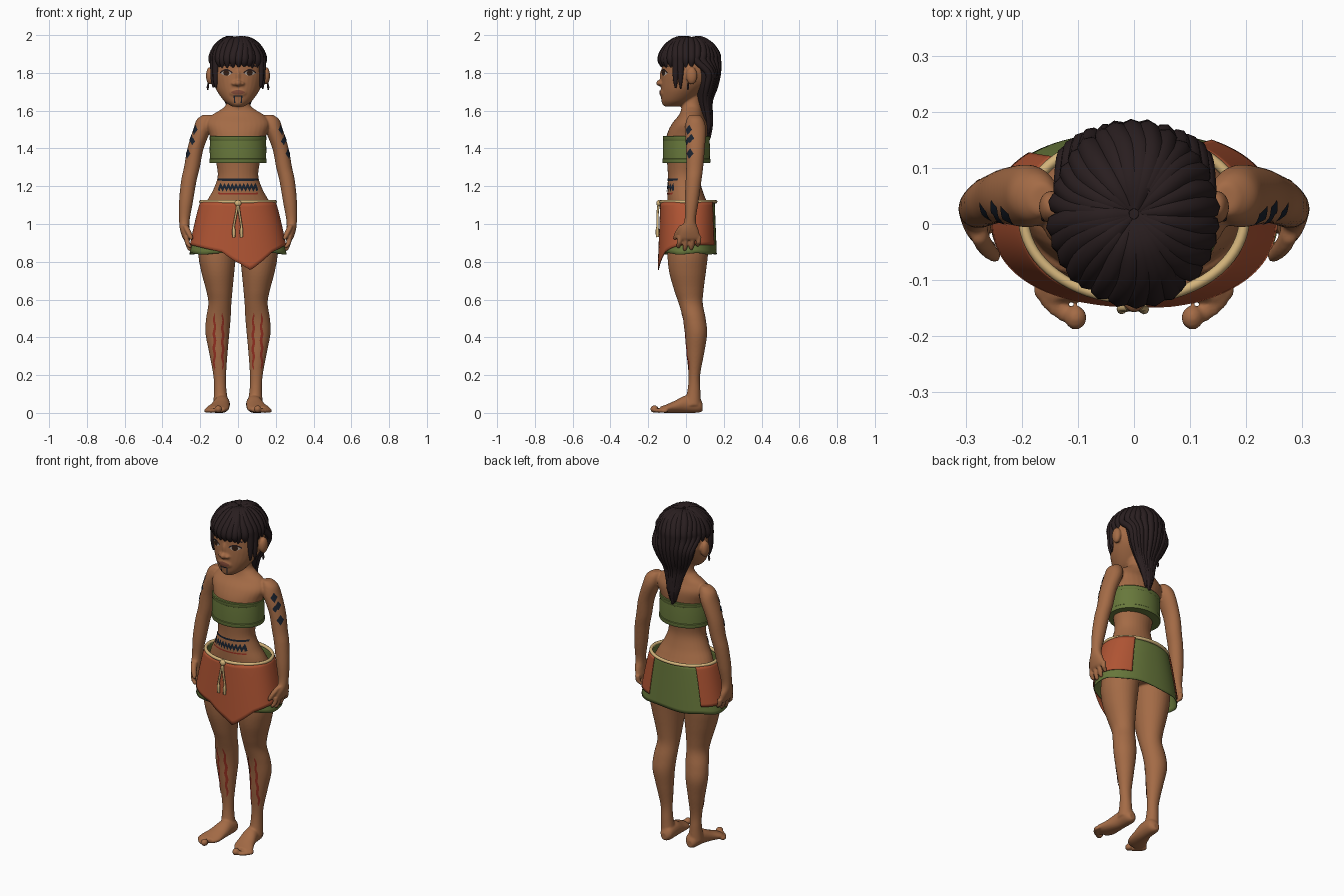
import bpy, bmesh, math, random
from mathutils import Vector, Matrix
from mathutils.bvhtree import BVHTree

random.seed(4)
cube = bpy.data.objects.get("Cube")
if cube:
    bpy.data.objects.remove(cube)


def material(name, *rgb):
    m = bpy.data.materials.new(name)
    m.use_nodes = True
    m.diffuse_color = (*rgb, 1)
    m.node_tree.nodes["Principled BSDF"].inputs["Base Color"].default_value = (*rgb, 1)
    return m


SKIN = material("skin brown", .37, .147, .061)
HAIR = material("hair black", .022, .013, .014)
GREEN = material("cloth green", .137, .187, .044)
ORANGE = material("cloth orange", .435, .09, .034)
ROPE = material("rope cream", .66, .46, .2)
NAVY = material("tattoo navy", .01, .016, .028)
RED = material("tattoo red", .3, .03, .016)
WHITE = material("eye white", .45, .38, .32)
IRIS = material("iris brown", .03, .012, .006)
LIPS = material("lip brown", .2, .062, .036)


def finish(name, bm, mat, sharp=None):
    mesh = bpy.data.meshes.new(name)
    bm.to_mesh(mesh)
    bm.free()
    mesh.materials.append(mat)
    mesh.shade_smooth()
    if sharp:
        mesh.set_sharp_from_angle(angle=sharp)
    ob = bpy.data.objects.new(name, mesh)
    bpy.context.collection.objects.link(ob)
    return ob


def smooth(keys, n=5):
    """Catmull-Rom interpolation through tuples."""
    out = []
    for i in range(len(keys) - 1):
        quad = keys[max(i - 1, 0)], keys[i], keys[i + 1], keys[min(i + 2, len(keys) - 1)]
        for k in range(n):
            t = k / n
            out.append(tuple(b + .5 * t * (c - a + t * (2*a - 5*b + 4*c - d + t * (3*(b - c) + d - a)))
                             for a, b, c, d in zip(*quad)))
    return out + [tuple(keys[-1])]


def loft(bm, keys, side=1, along_y=False, n=5, seg=32):
    """Skin elliptical rings (cx, cy, cz, r1, r2), lying flat or facing y."""
    rings = []
    for x, y, z, a, b in (smooth(keys, n) if n > 1 else keys):
        ring = []
        for i in range(seg):
            t = math.tau * i / seg
            p, q = a * math.cos(t), b * math.sin(t)
            ring.append(bm.verts.new((side * (x + p), y, z + q) if along_y else (side * (x + p), y + q, z)))
        rings.append(ring)
    for r, s in zip(rings, rings[1:]):
        for i in range(seg):
            j = (i + 1) % seg
            bm.faces.new((r[i], r[j], s[j], s[i]))
    bm.faces.new(rings[0][::-1])
    bm.faces.new(rings[-1])
    bmesh.ops.recalc_face_normals(bm, faces=bm.faces)


def ball(bm, place, size):
    bmesh.ops.create_uvsphere(bm, u_segments=16, v_segments=10, radius=1,
                              matrix=Matrix.Translation(place) @ Matrix.Diagonal((*size, 1)))


def cords(name, paths, mat, cyclic=False):
    """Round cords through (x, y, z, radius) points."""
    cu = bpy.data.curves.new(name, 'CURVE')
    cu.dimensions, cu.bevel_depth, cu.bevel_resolution, cu.use_fill_caps = '3D', 1, 2, True
    for path in paths:
        pts = path if cyclic else smooth(path, 4)
        sp = cu.splines.new('POLY')
        sp.points.add(len(pts) - 1)
        for p, (x, y, z, r) in zip(sp.points, pts):
            p.co, p.radius = (x, y, z, 1), r
        sp.use_cyclic_u = cyclic
    cu.materials.append(mat)
    ob = bpy.data.objects.new(name, cu)
    bpy.context.collection.objects.link(ob)


# Body: torso, head, limbs fused into one skin
bm = bmesh.new()
loft(bm, [(0, y, z, a, b) for y, z, a, b in [
    (.02, .9, .15, .09), (.025, .96, .195, .125), (.022, 1.05, .19, .118), (.006, 1.12, .165, .104),
    (-.006, 1.18, .132, .093), (-.012, 1.25, .108, .084), (-.01, 1.32, .115, .09), (-.004, 1.4, .135, .105),
    (.005, 1.47, .15, .107), (.018, 1.53, .168, .093), (.027, 1.575, .14, .066), (.03, 1.605, .092, .056),
    (.03, 1.64, .061, .054), (.03, 1.74, .058, .054)]])
loft(bm, [(0, y, z, a, b) for y, z, a, b in [
    (-.075, 1.622, .032, .038), (-.05, 1.65, .072, .078), (-.022, 1.7, .109, .11), (.003, 1.75, .13, .135),
    (.012, 1.8, .139, .141), (.014, 1.87, .133, .138), (.015, 1.93, .105, .11), (.015, 1.96, .05, .05)]])
ball(bm, (0, -.136, 1.746), (.019, .023, .017))
ball(bm, (0, -.126, 1.78), (.013, .014, .04))
ball(bm, (0, -.116, 1.695), (.048, .023, .028))
ball(bm, (0, -.105, 1.645), (.035, .023, .022))
for s in (1, -1):
    ball(bm, (s * .021, -.131, 1.743), (.014, .014, .011))
    ball(bm, (s * .148, .03, 1.785), (.022, .03, .047))
    # leg
    loft(bm, [(.1, .02, 1, .095, .11), (.11, .01, .85, .1, .108), (.107, .008, .75, .088, .098),
              (.099, .015, .65, .07, .078), (.096, .025, .58, .061, .064), (.104, .044, .5, .065, .06),
              (.109, .054, .42, .063, .058), (.104, .05, .32, .049, .047), (.097, .044, .2, .034, .031),
              (.094, .042, .12, .033, .034), (.09, .035, .04, .042, .045)], s)
    # foot
    loft(bm, [(.085, .088, .03, .018, .02), (.083, .065, .042, .037, .041), (.086, 0, .046, .043, .046),
              (.097, -.06, .032, .052, .032), (.11, -.105, .022, .06, .022), (.115, -.135, .018, .045, .016)],
         s, along_y=True)
    for i, (x, y) in enumerate([(.104, -.167), (.128, -.153), (.143, -.143), (.156, -.13), (.167, -.115)]):
        r = .012 if i else .02
        ball(bm, (s * x, y, r), (r, .022, r))
    # arm and palm
    loft(bm, [(.163, .045, 1.578, .022, .027), (.176, .048, 1.552, .043, .045), (.19, .05, 1.5, .047, .056),
              (.225, .05, 1.4, .043, .05), (.244, .046, 1.3, .042, .045), (.26, .04, 1.23, .041, .042),
              (.275, .03, 1.12, .037, .037), (.284, .022, 1.02, .028, .03), (.282, .018, .97, .025, .048),
              (.274, .018, .93, .021, .058), (.27, .018, .915, .016, .055)], s)
    for i, tip in enumerate((.872, .858, .862, .88)):
        y = -.032 + .034 * i
        loft(bm, [(.272, y, .935, .014, .013), (.268, y - .004, .9, .014, .013),
                  (.257, y - .008, tip + .01, .012, .012), (.254, y - .008, tip, .006, .006)], s, seg=12)
    loft(bm, [(.28, -.01, .995, .016, .022), (.266, -.038, .965, .016, .017),
              (.25, -.055, .93, .013, .013), (.245, -.058, .915, .006, .006)], s, seg=12)
body = finish("body", bm, SKIN)
fuse = body.modifiers.new("Fuse", 'REMESH')
fuse.mode, fuse.voxel_size, fuse.use_smooth_shade = 'VOXEL', .0055, True
relax = body.modifiers.new("Relax", 'SMOOTH')
relax.factor, relax.iterations = .5, 4
skin_tree = BVHTree.FromObject(body, bpy.context.evaluated_depsgraph_get())


# Painted details: thin strips laid on the skin
def stroke(pts, w):
    pairs = []
    for i, p in enumerate(pts):
        a, b = Vector(pts[max(i - 1, 0)]), Vector(pts[min(i + 1, len(pts) - 1)])
        d = (b - a).normalized()
        h = w(i / (len(pts) - 1)) if callable(w) else w
        pairs.append((Vector(p) + h * Vector((-d.y, d.x)), Vector(p) - h * Vector((-d.y, d.x))))
    return pairs


def line(a, b, n=12):
    return [Vector(a).lerp(Vector(b), i / n) for i in range(n + 1)]


def decal(name, strips, mat, turn=0, lift=.003):
    """Project strips onto the skin from the front, turned about z."""
    bm = bmesh.new()
    ray = Vector((-math.sin(turn), math.cos(turn), 0))
    across = Vector((math.cos(turn), math.sin(turn), 0))
    for strip in strips:
        rows = []
        for a, b in strip:
            row = []
            for k in range(4):
                u, z = a.lerp(b, k / 3)
                start = across * u - ray + Vector((0, 0, z))
                hit, normal, _, _ = skin_tree.ray_cast(start, ray)
                if hit is None:
                    hit, normal, _, _ = skin_tree.find_nearest(start + ray * .95)
                row.append(bm.verts.new(hit + normal * lift))
            rows.append(row)
        for r, q in zip(rows, rows[1:]):
            for k in range(3):
                f = bm.faces.new((r[k], r[k + 1], q[k + 1], q[k]))
                f.normal_update()
                if f.normal.dot(ray) > 0:
                    f.normal_flip()
    finish(name, bm, mat)


def bulge(h, power=.7):
    return lambda k: .0006 + h * max(math.sin(math.pi * k), 0) ** power


def arc(x, z, w, rise):
    return [(x + w * (i / 6 - 1), z + rise * math.sin(math.pi * i / 12)) for i in range(13)]


eyes = [-.06, .06]
decal("eye_whites", [stroke(line((x - .028, 1.8), (x + .028, 1.8)), bulge(.015)) for x in eyes], WHITE)
decal("irises", [stroke(line((x - .016, 1.8), (x + .016, 1.8)), bulge(.015, .6)) for x in eyes], IRIS, lift=.005)
decal("eyelids", [stroke(arc(x, 1.8, .031, .017), .0035) for x in eyes], HAIR, lift=.006)
decal("eyebrows", [stroke(arc(x, 1.834, .033, .008), .004) for x in eyes], HAIR)
decal("lips", [stroke(line((-.036, 1.697), (.036, 1.697)), bulge(.011))], LIPS)
decal("chin_tattoo", [stroke(line((-.022, 1.679), (.022, 1.679)), .0035)]
      + [stroke(line((x, 1.679), (x * .8, 1.642)), .003) for x in (-.02, .02)], NAVY)
zigzag = [(-.1 + .005 * i, (1.176, 1.194, 1.212, 1.194)[i % 4]) for i in range(41)]
decal("belly_tattoo", [stroke(line((-.103, 1.234), (.103, 1.234), 20), .0055), stroke(zigzag, .0055)], NAVY)
decal("belly_stripe", [stroke(line((-.103, 1.161), (.103, 1.161), 20), .004)], RED)
for s, label in ((1, "left"), (-1, "right")):
    wavy = [[(s * (x + .003 * math.sin(i * 1.1 + x * 90)), .53 - i * .0132) for i in range(24)]
            for x in (.082, .124)]
    decal(label + "_leg_tattoo", [stroke(w, bulge(.006, .4)) for w in wavy], RED)
    # diamonds down the upper arm
    spots = [(.157, 1.498, .019), (.178, 1.452, .017), (.16, 1.437, .014), (.186, 1.372, .02)]
    decal(label + "_arm_tattoo", [stroke(line((s * u, z - 1.4 * r), (s * u, z + 1.4 * r), 8),
          lambda k, r=r: .0005 + r * (1 - abs(2 * k - 1))) for u, z, r in spots], NAVY, s * math.radians(50))
cords("earrings", [[(s * .158, .012, 1.745, .003), (s * .16, .01, 1.725, .006), (s * .16, .01, 1.71, .003)]
                   for s in (1, -1)], HAIR)

# Chest band with raised hems
bm = bmesh.new()
loft(bm, [(0, .002, z, .152 - d, .127 - d) for z, d in [
    (1.325, .03), (1.323, .002), (1.328, 0), (1.344, 0), (1.347, .003), (1.4, .002), (1.443, .004),
    (1.446, .002), (1.462, .002), (1.466, .005), (1.464, .025)]], n=1, seg=64)
finish("chest_band", bm, GREEN, .6)


# Skirt: green underskirt and orange wrap
def skirt(name, start, end, gap, hem, mat, n=96, rows=14):
    bm = bmesh.new()
    grid = []
    for i in range(n + 1):
        t = math.radians(start + (end - start) * i / n)
        px, py = (math.copysign(abs(v) ** .88, v) for v in (math.cos(t), math.sin(t)))
        col = []
        for j in range(rows + 1):
            z = 1.115 + (hem(t) - 1.115) * j / rows
            u = (1.115 - z) / .25
            col.append(bm.verts.new(((.192 + gap + .06 * u ** .85) * px,
                                     .012 + (.14 + gap + .01 * u) * py, z)))
        grid.append(col)
    for a, b in zip(grid, grid[1:]):
        for j in range(rows):
            bm.faces.new((a[j], a[j + 1], b[j + 1], b[j]))
    bmesh.ops.remove_doubles(bm, verts=bm.verts, dist=.0001)
    ob = finish(name, bm, mat, .9)
    thick = ob.modifiers.new("Thickness", 'SOLIDIFY')
    thick.thickness, thick.offset = .004, 0


def wrap_hem(t):
    if math.sin(t) > 0:
        return .89
    x = .26 * math.cos(t)
    knots = [(-.261, .89), (-.07, .85), (.05, .755), (.17, .85), (.261, .89)]
    for (a, za), (b, zb) in zip(knots, knots[1:]):
        if x <= b:
            return za + (zb - za) * (x - a) / (b - a)


skirt("underskirt", 0, 360, -.002, lambda t: .842 + .004 * math.sin(6 * t), GREEN)
skirt("wrap_skirt", 135, 420, .006, wrap_hem, ORANGE)

# Rope belt with knot and hanging ends
ring = [math.tau * i / 72 for i in range(72)]
cords("belt", [[(.197 * math.cos(t), .012 + .145 * math.sin(t), 1.118, .0095) for t in ring]], ROPE, True)
cords("belt_ends", [[(0, -.143, 1.11, .007), (x * .4, -.15, 1.06, .006), (x, -.151, .99, .006),
                     (x, -.152, .965, .009), (x, -.151, .93, .008)] for x in (-.022, .018)], ROPE)
bm = bmesh.new()
ball(bm, (0, -.144, 1.11), (.018, .013, .017))
finish("belt_knot", bm, ROPE)

# Hair: solid base, then clumps radiating from the crown
bm = bmesh.new()
loft(bm, [(0, .018, z, a, b) for z, a, b in [(1.85, .136, .146), (1.9, .136, .148), (1.94, .113, .126),
                                             (1.968, .07, .08), (1.98, .012, .012)]])
tail = [(.09, 1.85, .13, .08), (.1, 1.8, .127, .066), (.098, 1.73, .105, .054), (.092, 1.66, .068, .036),
        (.103, 1.59, .045, .026), (.113, 1.53, .033, .018), (.117, 1.465, .016, .008)]
loft(bm, [(0, y, z, a, b) for y, z, a, b in tail])
finish("hair_base", bm, HAIR)
strands = []
for i in range(30):
    j = random.uniform(-1, 1)
    t = math.tau * (i + .5 + .25 * j) / 30
    c, s = math.cos(t), math.sin(t)
    dome = [(.06, 1.975, .012), (.4, 1.97, .023), (.74, 1.939, .025), (.95, 1.896, .024), (1, 1.862, .021)]
    if -.62 < s < -.18:
        dome += [(1.03, 1.8, .016), (1.04, 1.755, .011), (1.03, 1.715 + .012 * j, .003)]
    elif s < .2:
        dome += [(.99, 1.828 + .008 * j, .005)]
    path = []
    for f, z, r in dome:
        # clumps sweep sideways a little between crown and edge
        bend = t + .18 * math.sin(math.pi * min(f, 1)) * math.sin(3 * t)
        path.append((.134 * f * math.cos(bend), .018 + .146 * f * math.sin(bend), z, r + .003 * j))
    if s >= .2:
        path += [(a * c, y + b * s, z - .012 * k * j / 4, r + .0015 * j) for k, ((y, z, a, b), r)
                 in enumerate(zip(tail[1:], (.019, .017, .015, .012, .01, .004)))]
    strands.append(path)
cords("hair_strands", strands, HAIR)
